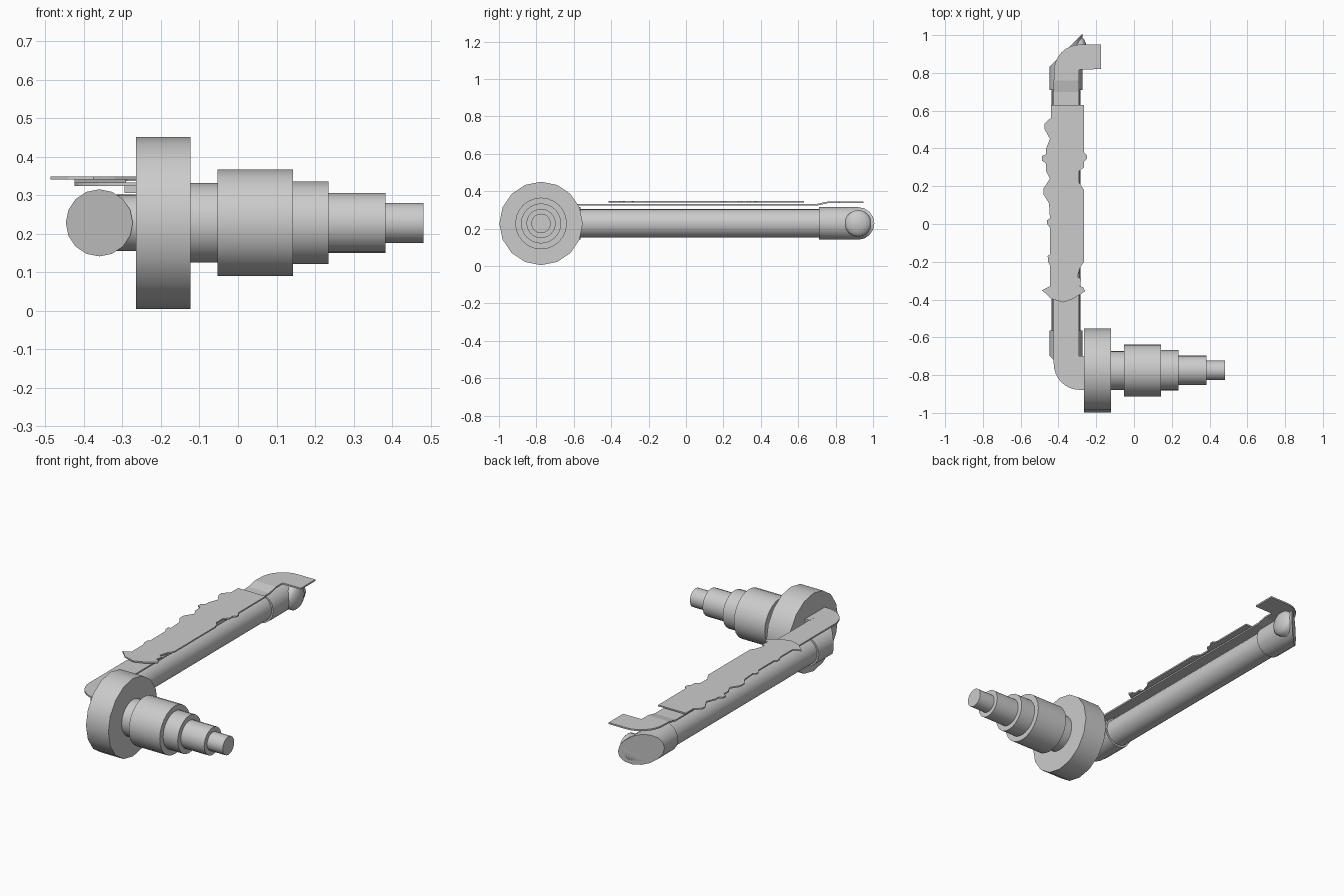
import bpy, math
from math import sin, cos, pi

if "Cube" in bpy.data.objects:
    bpy.data.objects.remove(bpy.data.objects["Cube"])

XC, ZC = -0.36, 0.228      # axis of the long tube
Y_BACK, Y_FRONT = 0.92, -0.785


def make(name, verts, faces, smooth=0):
    me = bpy.data.meshes.new(name)
    me.from_pydata(verts, [], faces)
    me.update()
    ob = bpy.data.objects.new(name, me)
    bpy.context.collection.objects.link(ob)
    bpy.ops.object.select_all(action='DESELECT')
    ob.select_set(True)
    bpy.context.view_layer.objects.active = ob
    bpy.ops.object.mode_set(mode='EDIT')
    bpy.ops.mesh.select_all(action='SELECT')
    bpy.ops.mesh.normals_make_consistent(inside=False)
    bpy.ops.object.mode_set(mode='OBJECT')
    if smooth:
        bpy.ops.object.shade_smooth_by_angle(angle=math.radians(smooth))
    return ob


def turned(name, axis, centre, profile, n=24, shear=(0, 0), smooth=35):
    """Rings (position, radius) along x or y; shear tilts the first and last ring."""
    verts, faces = [], []
    for i, (p, r) in enumerate(profile):
        s = shear[0] if i == 0 else shear[1] if i == len(profile) - 1 else 0
        for k in range(n):
            a = 2 * pi * k / n
            u, v = r * cos(a), r * sin(a)
            if axis == 'x':
                verts.append((p + s * u, centre + u, ZC + v))
            else:
                verts.append((centre + u, p + s * u, ZC + v))
    for i in range(len(profile) - 1):
        for k in range(n):
            a, b = i * n + k, i * n + (k + 1) % n
            faces.append((a, b, b + n, a + n))
    last = (len(profile) - 1) * n
    faces += [tuple(range(n)), tuple(range(last, last + n))]
    return make(name, verts, faces, smooth)


def steps(parts):
    """Stepped profile from (start, end, radius)."""
    return [q for a, b, r in parts for q in ((a, r), (b, r))]


# round flange and stepped shaft
turned("flange", 'x', -0.775, [(-0.265, 0.223), (-0.123, 0.223)], n=16, smooth=30)
turned("stepped_shaft", 'x', -0.775, steps([
    (-0.13, -0.053, 0.103), (-0.053, 0.143, 0.138), (0.143, 0.235, 0.107),
    (0.235, 0.383, 0.078), (0.383, 0.482, 0.052)]))

# long tube with a mitred collar at each end
turned("long_tube", 'y', XC, [(-0.6, 0.076), (0.75, 0.076)])
turned("back_collar", 'y', XC, [(0.71, 0.087), (Y_BACK, 0.087)], n=16, shear=(0, 1))
turned("front_collar", 'y', XC, [(Y_FRONT, 0.087), (-0.565, 0.087)], n=16, shear=(-1, 0))

# short side tubes leaving the mitres
turned("front_side_tube", 'x', Y_FRONT, [(XC, 0.073), (-0.26, 0.073)], shear=(-1, 0))
turned("back_side_tube", 'x', Y_BACK,
       [(XC, 0.071), (-0.278, 0.071), (-0.264, 0.058), (-0.254, 0.035), (-0.25, 0.008)],
       shear=(1, 0), smooth=60)

# bracket between the ribbon and the flange
bpy.ops.mesh.primitive_cube_add(size=1, location=(-0.28, -0.725, 0.319))
bracket = bpy.context.object
bracket.name = "bracket"
bracket.scale = (0.03, 0.05, 0.028)

# flat ribbon above the tube with rounded corners and a small ramp
LOW, HIGH, W = 0.328, 0.341, 0.135
rows = [((-0.265, -0.878, LOW), (-0.265, -0.748, LOW))]
for i in range(9):
    a = -pi / 2 - i * pi / 16
    rows.append(tuple((-0.287 + r * cos(a), -0.74 + r * sin(a), LOW) for r in (W + .003, .004)))
for y, z in ((0.70, LOW), (0.76, HIGH)):
    rows.append(((-0.425, y, z), (-0.291, y, z)))
for i in range(9):
    a = pi - i * pi / 16
    rows.append(tuple((-0.285 + r * cos(a), 0.812 + r * sin(a), HIGH) for r in (W + .003, .006)))
rows.append(((-0.175, 0.95, HIGH), (-0.175, 0.82, HIGH)))
ribbon = make("ribbon", [p for r in rows for p in r],
              [(2 * i, 2 * i + 1, 2 * i + 3, 2 * i + 2) for i in range(len(rows) - 1)])
mod = ribbon.modifiers.new("thickness", 'SOLIDIFY')
mod.thickness, mod.offset = 0.009, 0

# thin plate with a ragged outline
outline = [
    (-.44, .63), (-.44, .56), (-.455, .55), (-.475, .53), (-.475, .505), (-.445, .45),
    (-.465, .40), (-.465, .37), (-.487, .36), (-.487, .335), (-.465, .32), (-.465, .28),
    (-.445, .24), (-.478, .19), (-.478, .155), (-.45, .11), (-.445, .03), (-.46, .02),
    (-.46, 0), (-.445, -.02), (-.445, -.16), (-.457, -.17), (-.455, -.2), (-.445, -.22),
    (-.445, -.33), (-.487, -.35), (-.44, -.395), (-.375, -.415), (-.32, -.395),
    (-.258, -.355), (-.27, -.335), (-.285, -.33), (-.28, -.29), (-.30, -.28), (-.285, -.23),
    (-.265, -.2), (-.265, .18), (-.29, .22), (-.29, .28), (-.265, .3), (-.265, .33),
    (-.25, .345), (-.25, .365), (-.265, .38), (-.265, .63)]
n = len(outline)
make("ragged_plate",
     [(x, y, z) for z in (0.340, 0.348) for x, y in outline],
     [tuple(range(n)), tuple(range(n, 2 * n))] +
     [(i, (i + 1) % n, (i + 1) % n + n, i + n) for i in range(n)])
